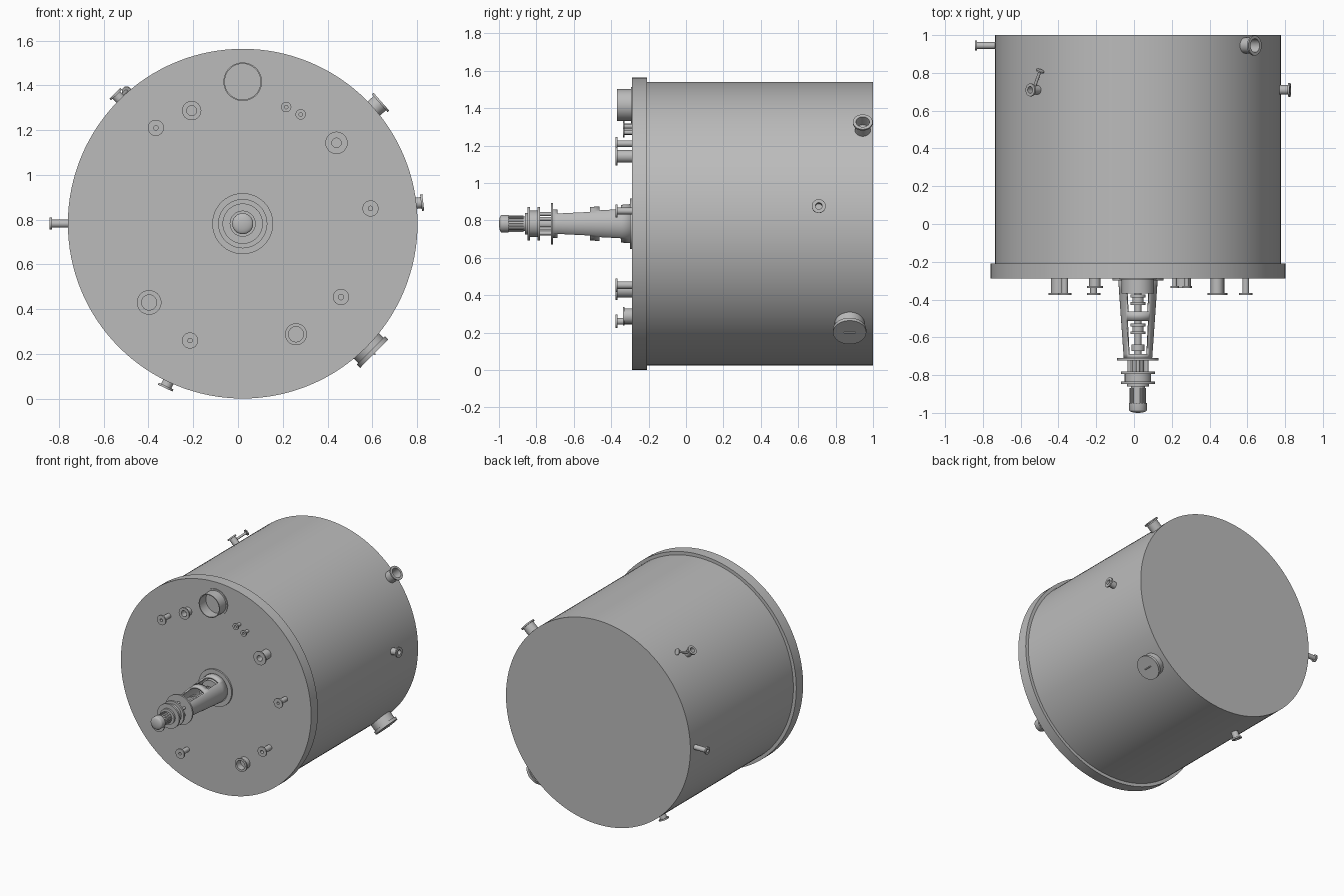
import bpy, bmesh, math
from mathutils import Vector

if "Cube" in bpy.data.objects:
    bpy.data.objects.remove(bpy.data.objects["Cube"])

steel = bpy.data.materials.new("grey steel")
steel.use_nodes = True
GREY = (0.5, 0.5, 0.5, 1)
steel.diffuse_color = GREY
steel.node_tree.nodes["Principled BSDF"].inputs["Base Color"].default_value = GREY

CX, CZ = 0.021, 0.782      # tank axis
FACE = -0.288              # front of the cover
FRONT = Vector((0, -1, 0))
parts = []


def finish(name, bm):
    mesh = bpy.data.meshes.new(name)
    bm.to_mesh(mesh)
    bm.free()
    mesh.materials.append(steel)
    ob = bpy.data.objects.new(name, mesh)
    bpy.context.collection.objects.link(ob)
    parts.append(ob)
    return ob


def lathe(name, profile, origin, axis=FRONT, seg=32, keep=None):
    """Revolve (radius, distance) points about an axis; keep() filters faces."""
    bm = bmesh.new()
    rings = [[bm.verts.new((r * math.cos(math.tau * i / seg),
                            r * math.sin(math.tau * i / seg), d))
              for i in range(seg)] for r, d in profile]
    for a, b in zip(rings, rings[1:]):
        for i in range(seg):
            j = (i + 1) % seg
            bm.faces.new((a[i], a[j], b[j], b[i]))
    if keep:
        bad = [f for f in bm.faces if not keep(f.calc_center_median())]
        bmesh.ops.delete(bm, geom=bad, context='FACES')
    bmesh.ops.remove_doubles(bm, verts=bm.verts[:], dist=1e-5)
    bmesh.ops.recalc_face_normals(bm, faces=bm.faces[:])
    turn = Vector(axis).to_track_quat('Z', 'Y')
    for v in bm.verts:
        v.co = turn @ v.co + Vector(origin)
    return finish(name, bm)


def rod(name, r, d0, d1, origin, axis=FRONT, seg=32):
    return lathe(name, [(0, d0), (r, d0), (r, d1), (0, d1)], origin, axis, seg)


def nozzle(name, origin, axis, length, pipe, flange, bore, floor=0.004, mid=None):
    t = 0.01
    prof = [(0, -0.01), (pipe, -0.01)]
    if mid:
        prof += [(pipe, mid), (flange, mid), (flange, mid + t), (pipe, mid + t)]
    prof += [(pipe, length - t), (flange, length - t), (flange, length),
             (bore, length), (bore, floor), (0, floor)]
    return lathe(name, prof, origin, axis)


def radial(angle):
    a = math.radians(angle)
    return Vector((math.cos(a), 0, math.sin(a)))


# Tank shell and front cover
rod("tank_shell", 0.757, 0, 1.22, (CX, 1, CZ), seg=128)
rod("front_cover", 0.781, 0, 0.08, (CX, FACE + 0.08, CZ), seg=128)

# Cover manhole
lathe("cover_manhole", [(0, -0.01), (0.097, -0.01), (0.097, 0.006), (0.086, 0.006),
                        (0.086, 0.08), (0.08, 0.08), (0.08, 0.004), (0, 0.004)],
      (CX, FACE, 1.416), seg=48)

# Cover nozzles: x, z, length, pipe, flange, bore
cover = [
    (-0.207, 1.287, 0.05, 0.03, 0.043, 0.022),
    (-0.367, 1.21, 0.088, 0.018, 0.036, 0.01),
    (0.215, 1.303, 0.05, 0.012, 0.023, 0.008),
    (0.28, 1.27, 0.05, 0.012, 0.023, 0.008),
    (0.44, 1.143, 0.088, 0.034, 0.05, 0.021),
    (0.592, 0.85, 0.088, 0.018, 0.036, 0.01),
    (0.46, 0.454, 0.088, 0.02, 0.036, 0.012),
    (0.259, 0.288, 0.05, 0.042, 0.049, 0.034),
    (-0.214, 0.26, 0.088, 0.018, 0.036, 0.01),
    (-0.397, 0.43, 0.088, 0.043, 0.055, 0.034),
]
for n, (x, z, length, pipe, flange, bore) in enumerate(cover, 1):
    nozzle(f"cover_nozzle_{n}", (x, FACE, z), FRONT, length, pipe, flange, bore)

# Shell nozzles: name, angle, y, tip distance, pipe, flange, bore
START = 0.735
shell = [
    ("side_drain_nozzle", 180, 0.945, 0.862, 0.018, 0.027, 0.012),
    ("upper_right_nozzle", 134.5, 0.71, 0.815, 0.024, 0.034, 0.018),
    ("upper_left_nozzle", 41.3, 0.945, 0.825, 0.042, 0.053, 0.036),
    ("left_nozzle", 6.7, 0.71, 0.812, 0.025, 0.037, 0.018),
    ("lower_right_nozzle", 244.8, 0.72, 0.812, 0.025, 0.036, 0.018),
]
for name, angle, y, tip, pipe, flange, bore in shell:
    d = radial(angle)
    nozzle(name, Vector((CX, y, CZ)) + d * START, d, tip - START, pipe, flange, bore, 0.026)

# Small branch beside the upper right nozzle
d, tangent = radial(134.5), radial(44.5)
branch = (tangent * 0.035 + Vector((0, 0.07, 0))).normalized()
base = Vector((CX, 0.72, CZ)) + d * 0.785
rod("branch_pipe", 0.008, 0, 0.1, base, branch, 16)
rod("branch_flange", 0.022, 0.097, 0.104, base, branch, 24)

# Lower side manway with a handle on its lid
d, tangent = radial(-44.7), radial(45.3)
hub = Vector((CX, 0.875, CZ))
rod("manway_neck", 0.08, 0.72, 0.81, hub, d, 48)
rod("manway_lid", 0.089, 0.805, 0.826, hub, d, 48)
rod("manway_handle", 0.004, -0.03, 0.03, hub + d * 0.829, FRONT, 12)

# Agitator: base ring, tapered lantern with windows, coupling shaft
hub = Vector((CX, FACE, CZ))
rod("agitator_base", 0.136, 0, 0.012, hub, seg=64)
rod("seal_collar", 0.075, 0, 0.065, hub, seg=48)


def lantern_wall(c):
    off_vertical = math.degrees(math.atan2(abs(c.x), abs(c.y)))
    side = c.x if AXIS_X else c.y
    in_window = 0.06 < c.z < 0.175 or 0.225 < c.z < 0.4
    return not (in_window and abs(side) < 0.058)


# find which local lathe axis lies along x
AXIS_X = abs((FRONT.to_track_quat('Z', 'Y') @ Vector((1, 0, 0))).x) > 0.5
rows = [0, 0.06, 0.175, 0.225, 0.4, 0.425]
lantern = lathe("agitator_lantern", [(0.105 - 0.07 * r, r) for r in rows], hub,
                seg=64, keep=lantern_wall)
wall = lantern.modifiers.new("wall", 'SOLIDIFY')
wall.thickness = 0.014
wall.offset = -1

rod("agitator_shaft", 0.018, 0, 0.5, hub, seg=24)
for n, (r, a, b) in enumerate([(0.04, 0.085, 0.1), (0.03, 0.1, 0.125), (0.04, 0.125, 0.14),
                               (0.04, 0.24, 0.255), (0.03, 0.255, 0.28),
                               (0.04, 0.28, 0.295), (0.035, 0.35, 0.385)], 1):
    rod(f"coupling_{n}", r, a, b, hub)

# Drive flanges and spacer posts
for name, r, a, b in [("lantern_flange", 0.11, 0.422, 0.434),
                      ("gearbox_flange_rear", 0.09, 0.493, 0.507),
                      ("gearbox", 0.07, 0.505, 0.55),
                      ("gearbox_flange_front", 0.09, 0.547, 0.56),
                      ("motor_adapter", 0.058, 0.56, 0.573)]:
    rod(name, r, a, b, hub, seg=48)
rod("drive_neck", 0.032, 0.43, 0.5, hub)
for n in range(6):
    rod(f"spacer_post_{n + 1}", 0.01, 0.43, 0.497, hub + radial(60 * n + 30) * 0.052, seg=12)

# Motor with fins and a rounded fan cover
rod("motor_body", 0.038, 0.57, 0.67, hub)
for n in range(16):
    rod(f"motor_fin_{n + 1}", 0.0035, 0.58, 0.665, hub + radial(22.5 * n) * 0.04, seg=6)
cap = [(0, 0.66), (0.047, 0.66), (0.047, 0.697)]
for k in range(1, 7):
    a = math.radians(15 * k)
    cap.append((0.047 * math.cos(a), 0.697 + 0.015 * math.sin(a)))
lathe("motor_fan_cover", cap, hub)

# Smooth the round walls, keep rims sharp
bpy.ops.object.select_all(action='DESELECT')
for ob in parts:
    ob.select_set(True)
bpy.context.view_layer.objects.active = parts[0]
bpy.ops.object.shade_smooth_by_angle(angle=math.radians(35))
